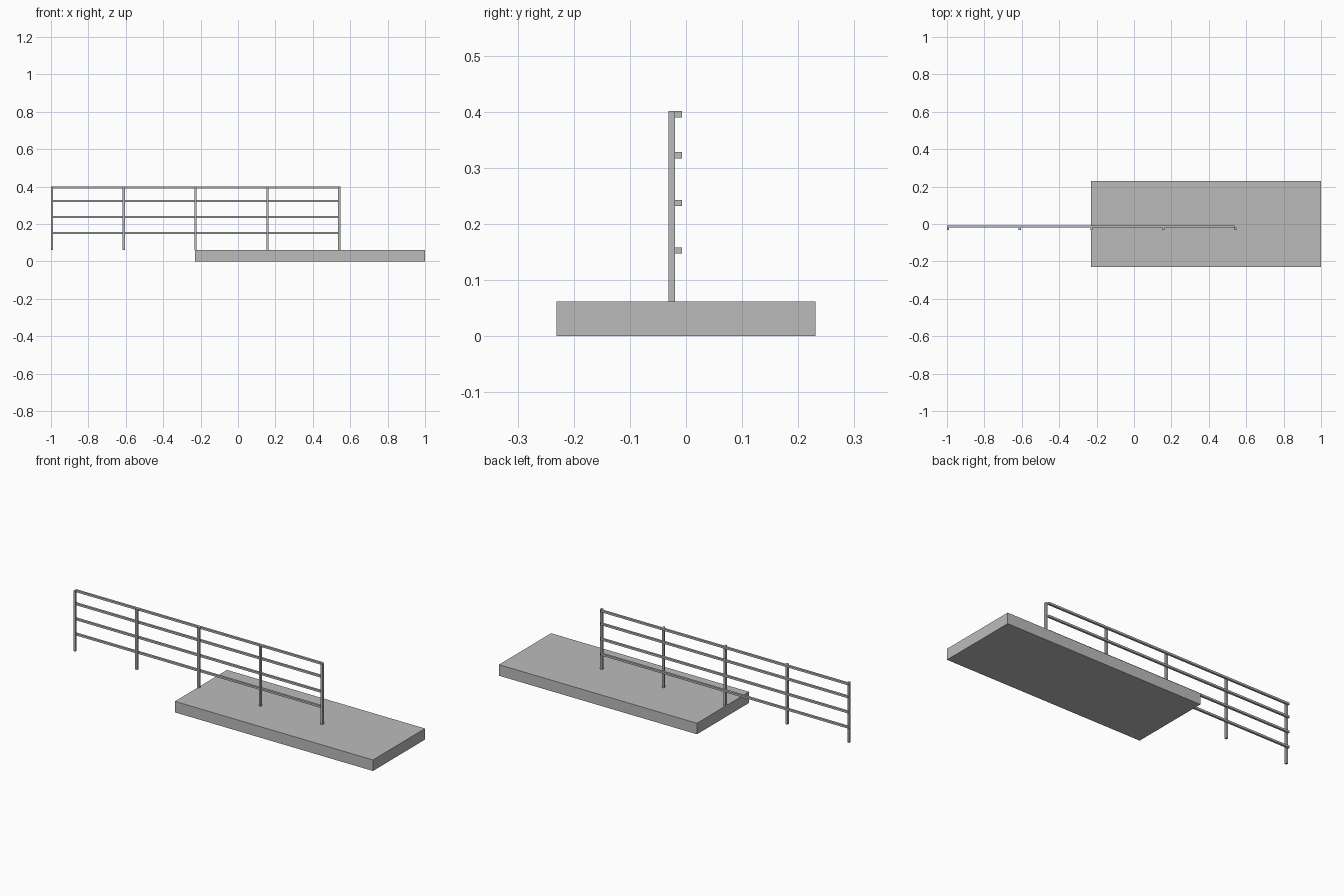
import bpy
import bmesh
from mathutils import Vector

if "Cube" in bpy.data.objects:
    bpy.data.objects.remove(bpy.data.objects["Cube"])

grey = bpy.data.materials.new("concrete grey")
grey.diffuse_color = (0.5, 0.5, 0.5, 1)
grey.use_nodes = True
grey.node_tree.nodes["Principled BSDF"].inputs["Base Color"].default_value = grey.diffuse_color


def box(name, low, high):
    """Axis-aligned box between two corners."""
    low, high = Vector(low), Vector(high)
    bm = bmesh.new()
    bmesh.ops.create_cube(bm, size=1)
    for v in bm.verts:
        v.co = Vector([(low[i] + high[i]) / 2 + v.co[i] * (high[i] - low[i]) for i in range(3)])
    mesh = bpy.data.meshes.new(name)
    bm.to_mesh(mesh)
    bm.free()
    mesh.materials.append(grey)
    obj = bpy.data.objects.new(name, mesh)
    bpy.context.collection.objects.link(obj)
    return obj


SLAB_TOP = 0.062
RAIL_TOP = 0.401
BAR = 0.012          # square bar thickness
POST_Y = -0.0315     # front face of the posts

# Platform slab
box("platform_slab", (-0.23, -0.231, 0), (1.0, 0.231, SLAB_TOP))

# Five evenly spaced posts
for i in range(5):
    x = -1.0 + i * 0.3837
    box(f"post_{i + 1}", (x, POST_Y, SLAB_TOP), (x + BAR, POST_Y + BAR, RAIL_TOP))

# Four rails fixed to the back of the posts
for i, top in enumerate((0.158, 0.243, 0.328, RAIL_TOP)):
    box(f"rail_{i + 1}", (-1.0, POST_Y + BAR, top - 0.011),
        (0.537, POST_Y + 2 * BAR, top))
